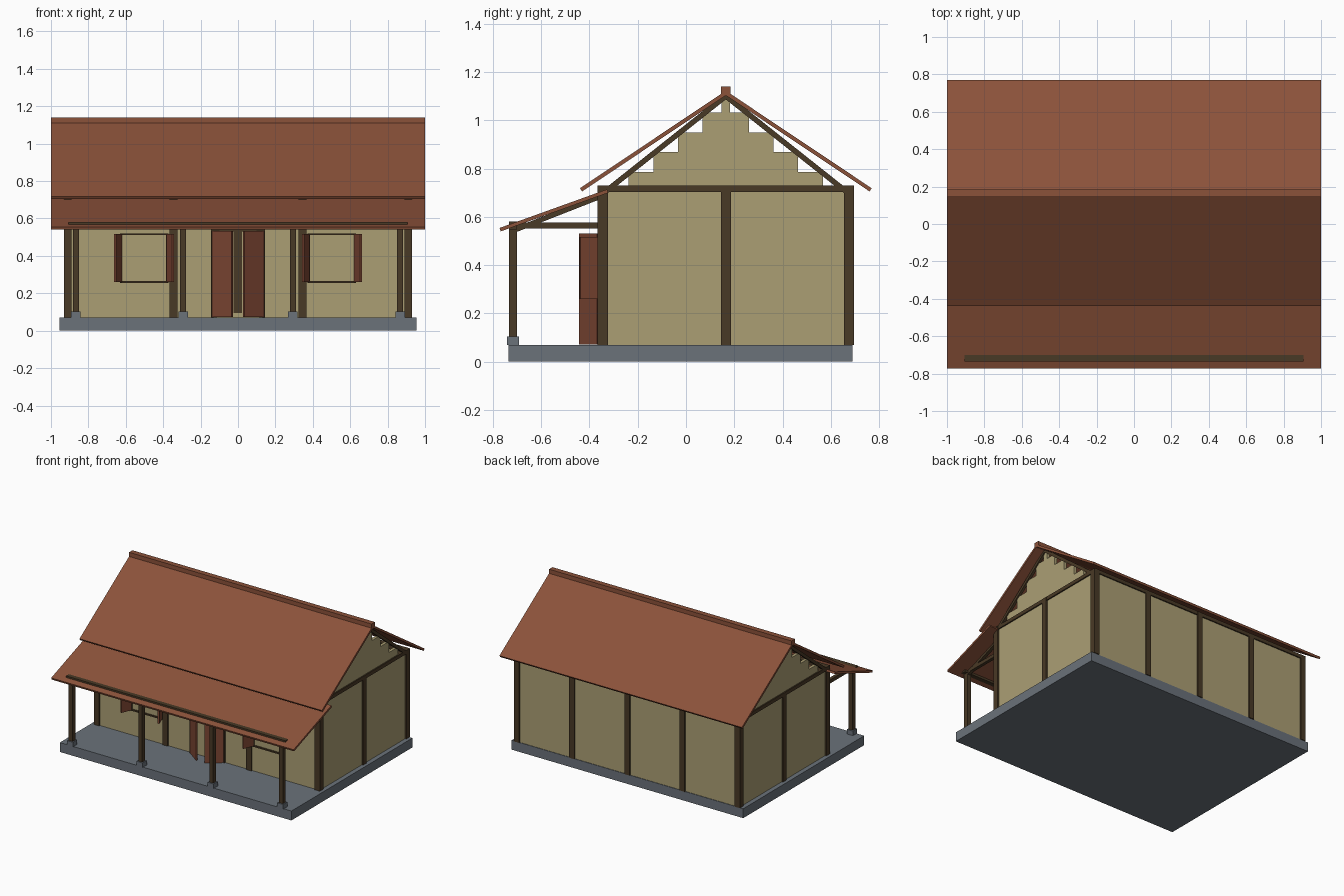
import bpy, bmesh, math
from mathutils import Matrix, Vector

if "Cube" in bpy.data.objects:
    bpy.data.objects.remove(bpy.data.objects["Cube"])


def mat(name, rgb):
    m = bpy.data.materials.new(name)
    m.diffuse_color = (*rgb, 1)
    m.use_nodes = True
    m.node_tree.nodes["Principled BSDF"].inputs["Base Color"].default_value = m.diffuse_color
    return m


ROOF = mat("roof_red", (0.26, 0.084, 0.042))
DOOR = mat("door_red", (0.205, 0.062, 0.033))
WALL = mat("plaster_tan", (0.41, 0.345, 0.175))
WOOD = mat("dark_wood", (0.066, 0.041, 0.019))
STONE = mat("slate_grey", (0.145, 0.168, 0.195))


def solid(name, size, matrix, m):
    me = bpy.data.meshes.new(name)
    bm = bmesh.new()
    bmesh.ops.create_cube(bm, size=1, matrix=matrix @ Matrix.Diagonal((*size, 1)))
    bm.to_mesh(me)
    bm.free()
    me.materials.append(m)
    ob = bpy.data.objects.new(name, me)
    bpy.context.collection.objects.link(ob)
    return ob


def box(name, x, y, z, m):
    """Axis-aligned box from (min, max) pairs."""
    c = Vector([(a + b) / 2 for a, b in (x, y, z)])
    return solid(name, [b - a for a, b in (x, y, z)], Matrix.Translation(c), m)


def sloped(name, x, p, q, t, m):
    """Sloping board between two (y, z) points, spanning x."""
    dy, dz = q[0] - p[0], q[1] - p[1]
    c = Vector(((x[0] + x[1]) / 2, (p[0] + q[0]) / 2, (p[1] + q[1]) / 2))
    mx = Matrix.Translation(c) @ Matrix.Rotation(math.atan2(dz, dy), 4, 'X')
    return solid(name, (x[1] - x[0], math.hypot(dy, dz), t), mx, m)


def leaf(name, hinge, angle, length, z, m):
    """Door or shutter leaf swinging about a vertical hinge."""
    mx = (Matrix.Translation((hinge[0], hinge[1], (z[0] + z[1]) / 2))
          @ Matrix.Rotation(angle, 4, 'Z') @ Matrix.Translation((length / 2, 0, 0)))
    return solid(name, (length, 0.012, z[1] - z[0]), mx, m)


def around(c, w):
    return (c - w / 2, c + w / 2)


YF, YB, YC = -0.345, 0.675, 0.165     # front wall, back wall, ridge line
FLOOR, TOP = 0.07, 0.73

# foundation
box("foundation", (-0.955, 0.955), (-0.735, 0.69), (0, FLOOR), STONE)

# walls
for n, y in (("front", YF), ("back", YB)):
    box(n + "_wall", (-0.9, 0.9), around(y, 0.022), (FLOOR, 0.71), WALL)
    box(n + "_top_beam", (-0.93, 0.93), around(y, 0.04), (0.703, TOP), WOOD)
for s in (-1, 1):
    box("side_wall", around(s * 0.91, 0.022), (YF, YB), (FLOOR, 0.71), WALL)
    box("side_top_beam", around(s * 0.91, 0.04), (YF, YB), (0.703, TOP), WOOD)
    # stepped gable
    for i, h in enumerate((0.403, 0.3, 0.198, 0.097, 0.018)):
        z0 = 0.703 + i * 0.0825
        box("gable_step", around(s * 0.91, 0.022), (YC - h, YC + h),
            (z0, min(z0 + 0.0825, 1.095)), WALL)
    # gable rafters
    for d in (-1, 1):
        sloped("gable_rafter", around(s * 0.92, 0.02), (YC + d * 0.505, 0.7),
               (YC - d * 0.012, 1.11), 0.022, WOOD)

# wall posts
posts = [(x, YF) for x in (-0.91, -0.345, 0.345, 0.91)]
posts += [(x, YB) for x in (-0.91, -0.455, 0, 0.455, 0.91)]
posts += [(-0.91, YC), (0.91, YC)]
for x, y in posts:
    box("wall_post", around(x, 0.042), around(y, 0.042), (FLOOR, TOP), WOOD)

# porch posts, bases, ties and rafters
for x in (-0.867, -0.293, 0.293, 0.867):
    box("post_base", around(x, 0.05), around(-0.717, 0.05), (FLOOR, 0.104), STONE)
    box("porch_post", around(x, 0.032), around(-0.717, 0.032), (0.1, 0.56), WOOD)
    box("porch_tie", around(x, 0.024), (-0.717, YF), (0.551, 0.577), WOOD)
    sloped("porch_rafter", around(x, 0.024), (-0.715, 0.543), (-0.335, 0.692), 0.02, WOOD)
box("porch_beam", (-0.905, 0.905), around(-0.717, 0.034), (0.548, 0.58), WOOD)

# roofs and ridge
sloped("porch_roof", (-1, 1), (-0.77, 0.547), (-0.325, 0.707), 0.015, ROOF)
for d in (-1, 1):
    sloped("main_roof", (-1, 1), (YC + d * 0.6, 0.712), (YC, 1.113), 0.016, ROOF)
box("ridge_cap", (-1, 1), around(YC, 0.04), (1.1, 1.14), ROOF)

# double door, ajar
box("door_centre", around(-0.002, 0.045), (-0.362, -0.35), (0.095, 0.535), WOOD)
for s in (-1, 1):
    box("door_jamb", around(s * 0.138, 0.014), (-0.366, YF), (FLOOR, 0.54), WOOD)
    leaf("door_leaf", (s * 0.135, -0.364), math.radians(-36 if s < 0 else 216),
         0.128, (FLOOR + 0.002, 0.532), DOOR)
box("door_lintel", (-0.145, 0.145), (-0.366, YF), (0.53, 0.542), WOOD)

# windows with open shutters
for s in (-1, 1):
    cx, h = s * 0.502, 0.124
    for e in (-1, 1):
        box("window_jamb", around(cx + e * h, 0.012), (-0.366, YF), (0.256, 0.52), WOOD)
        leaf("shutter", (cx + e * h, -0.364), math.radians(-90 + e * 22),
             0.082, (0.26, 0.516), DOOR)
    for z in (0.26, 0.516):
        box("window_rail", (cx - h, cx + h), (-0.366, YF), around(z, 0.01), WOOD)
